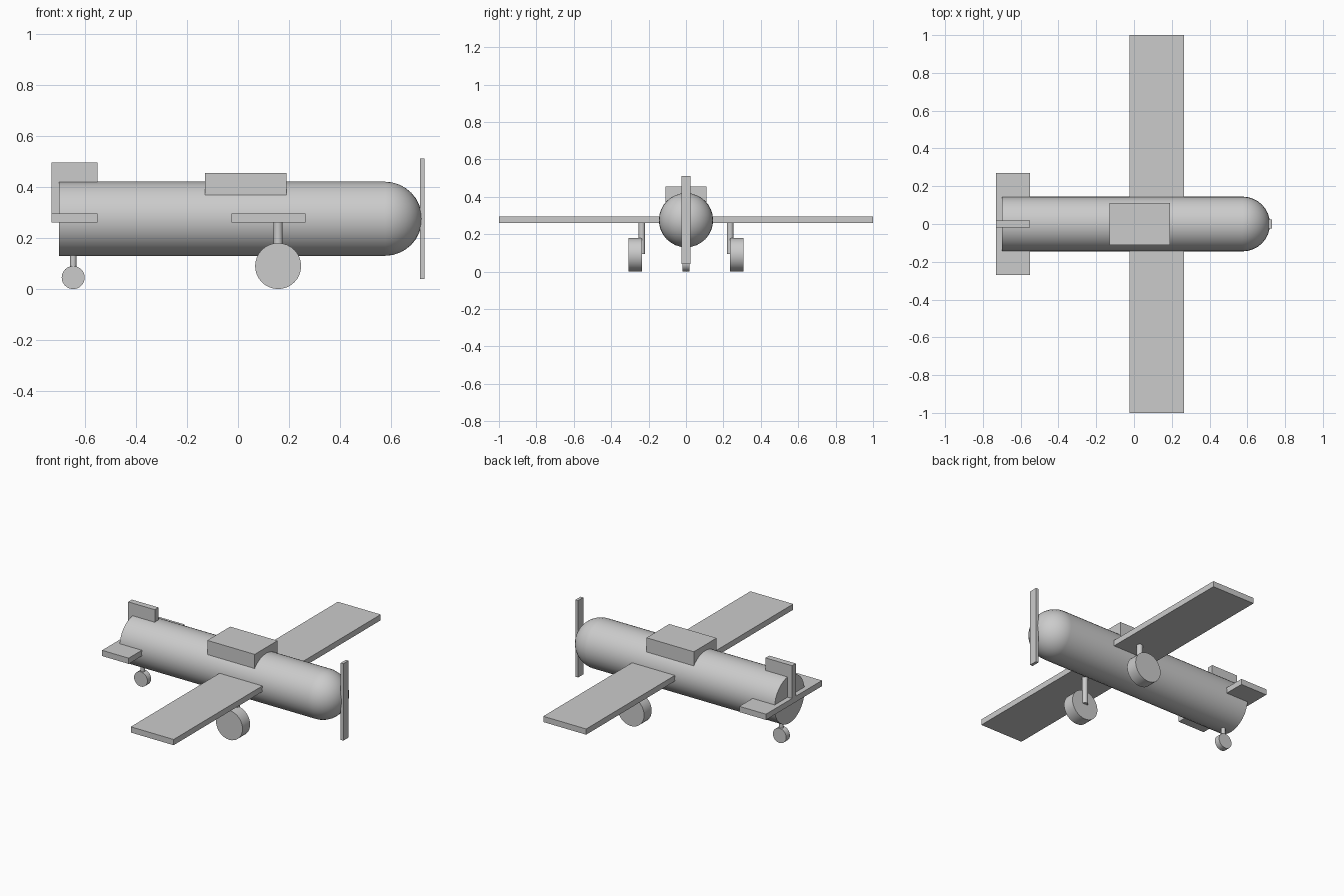
import bpy
import math

cube = bpy.data.objects.get("Cube")
if cube:
    bpy.data.objects.remove(cube, do_unlink=True)

# One plain grey for the whole aeroplane
grey = bpy.data.materials.new("plain grey")
grey.use_nodes = True
colour = (0.6, 0.6, 0.6, 1)
grey.diffuse_color = colour
grey.node_tree.nodes["Principled BSDF"].inputs["Base Color"].default_value = colour


def finish(name, smooth=False):
    ob = bpy.context.object
    ob.name = name
    ob.data.materials.append(grey)
    if smooth:
        bpy.ops.object.shade_smooth_by_angle(angle=math.radians(35))
    return ob


def box(name, x, y, z):
    """Box given by its (low, high) extent on each axis."""
    spans = (x, y, z)
    bpy.ops.mesh.primitive_cube_add(size=1, location=[(a + b) / 2 for a, b in spans])
    ob = bpy.context.object
    ob.scale = [b - a for a, b in spans]
    bpy.ops.object.transform_apply(location=False, rotation=False, scale=True)
    return finish(name)


def rod(name, radius, length, centre, axis):
    turn = {"x": (0, math.pi / 2, 0), "y": (math.pi / 2, 0, 0), "z": (0, 0, 0)}[axis]
    bpy.ops.mesh.primitive_cylinder_add(vertices=32, radius=radius, depth=length,
                                        location=centre, rotation=turn)
    return finish(name, smooth=True)


AXIS_Z = 0.275      # height of the fuselage centre line
BODY_R = 0.145
NOSE_X = 0.575
TAIL_X = -0.70

# Fuselage and rounded nose
rod("fuselage", BODY_R, NOSE_X - TAIL_X, ((NOSE_X + TAIL_X) / 2, 0, AXIS_Z), "x")
bpy.ops.mesh.primitive_uv_sphere_add(segments=32, ring_count=16, radius=BODY_R,
                                     location=(NOSE_X, 0, AXIS_Z))
finish("nose", smooth=True)

# Flying surfaces, cockpit and propeller
slab = (0.26, 0.295)
box("wing", (-0.025, 0.265), (-1, 1), slab)
box("tailplane", (-0.73, -0.55), (-0.27, 0.27), slab)
box("tail_fin", (-0.73, -0.55), (-0.018, 0.018), (AXIS_Z, 0.495))
box("cockpit", (-0.13, 0.19), (-0.11, 0.11), (0.31, 0.455))
box("propeller", (0.712, 0.73), (-0.025, 0.025), (0.04, 0.51))

# Main landing gear on both sides
for side, s in (("left", 1), ("right", -1)):
    rod(side + "_strut", 0.0175, 0.18, (0.157, s * 0.236, 0.185), "z")
    rod(side + "_wheel", 0.09, 0.073, (0.157, s * 0.272, 0.09), "y")

# Tail wheel
rod("tail_strut", 0.0125, 0.12, (-0.645, 0, 0.105), "z")
rod("tail_wheel", 0.045, 0.036, (-0.645, 0, 0.045), "y")
